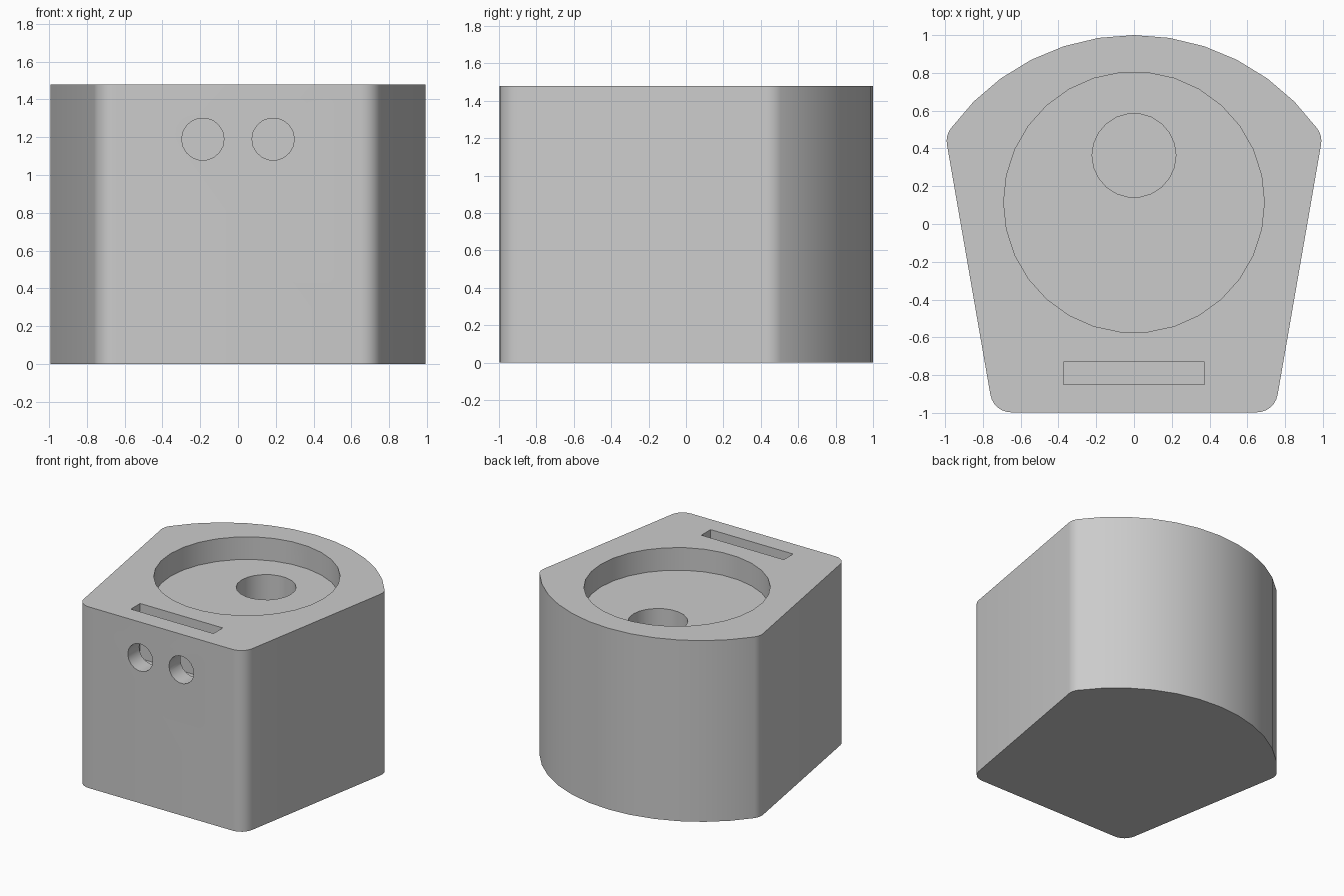
import bpy
import bmesh
from math import sin, cos, radians
from mathutils import Matrix, Vector

cube = bpy.data.objects.get("Cube")
if cube:
    bpy.data.objects.remove(cube, do_unlink=True)

HEIGHT = 1.48
FLOOR = 1.295      # floor of the round recess
HOLE_Z = 1.19      # height of the two front holes


def arc(cx, cy, r, start, end, steps):
    """Points on an arc, angles in degrees."""
    angles = [radians(start + (end - start) * i / steps) for i in range(steps + 1)]
    return [Vector((cx + r * cos(a), cy + r * sin(a), 0)) for a in angles]


def prism(name, outline, z0, z1):
    """Extrude a closed outline upwards from z0 to z1."""
    bm = bmesh.new()
    base = bm.faces.new([bm.verts.new((p.x, p.y, z0)) for p in outline])
    top = bmesh.ops.extrude_face_region(bm, geom=[base])["geom"]
    verts = [v for v in top if isinstance(v, bmesh.types.BMVert)]
    bmesh.ops.translate(bm, verts=verts, vec=(0, 0, z1 - z0))
    bmesh.ops.recalc_face_normals(bm, faces=bm.faces)
    mesh = bpy.data.meshes.new(name)
    bm.to_mesh(mesh)
    bm.free()
    obj = bpy.data.objects.new(name, mesh)
    bpy.context.collection.objects.link(obj)
    return obj


def disc(cx, cy, r, sides):
    return arc(cx, cy, r, 0, 360, sides)[:-1]


def cut(target, cutter):
    """Subtract the cutter, then discard it."""
    cutter.hide_render = True
    mod = target.modifiers.new("cut", "BOOLEAN")
    mod.operation = "DIFFERENCE"
    mod.solver = "EXACT"
    mod.object = cutter
    bpy.ops.object.select_all(action="DESELECT")
    bpy.context.view_layer.objects.active = target
    target.select_set(True)
    bpy.ops.object.modifier_apply(modifier=mod.name)
    bpy.data.objects.remove(cutter, do_unlink=True)


# Body: flat front, flared sides, rounded corners and a bowed back
half = (arc(0.65, -0.885, 0.112, -90, -9.8, 6)
        + arc(0.882, 0.44, 0.11, -9.8, 36, 4)
        + arc(0, -0.2, 1.2, 45, 90, 5))
mirrored = [Vector((-p.x, p.y, 0)) for p in reversed(half[:-1])]
body = prism("body", half + mirrored, 0, HEIGHT)

# Round recess in the top, with a deeper bore in its floor
cut(body, prism("recess_cutter", disc(0, 0.115, 0.69, 30), FLOOR, HEIGHT + 0.1))
cut(body, prism("bore_cutter", disc(0, 0.363, 0.222, 22), 0.56, FLOOR + 0.1))

# Narrow slot behind the front wall
slot = [Vector((x, y, 0)) for x, y in
        ((-0.373, -0.85), (0.373, -0.85), (0.373, -0.73), (-0.373, -0.73))]
cut(body, prism("slot_cutter", slot, 1.03, HEIGHT + 0.1))

# Two front holes opening into the slot
for x in (-0.186, 0.186):
    hole = prism("hole_cutter", disc(0, 0, 0.112, 18), 0.79, 1.1)
    hole.data.transform(Matrix.Translation((x, 0, HOLE_Z))
                        @ Matrix.Rotation(radians(90), 4, "X"))
    cut(body, hole)

# Plain grey finish
grey = bpy.data.materials.new("plain_grey")
grey.use_nodes = True
colour = (0.6, 0.6, 0.6, 1)
grey.diffuse_color = colour
grey.node_tree.nodes["Principled BSDF"].inputs["Base Color"].default_value = colour
body.data.materials.clear()
body.data.materials.append(grey)

bpy.ops.object.select_all(action="DESELECT")
body.select_set(True)
bpy.context.view_layer.objects.active = body
bpy.ops.object.shade_smooth_by_angle(angle=radians(30))
